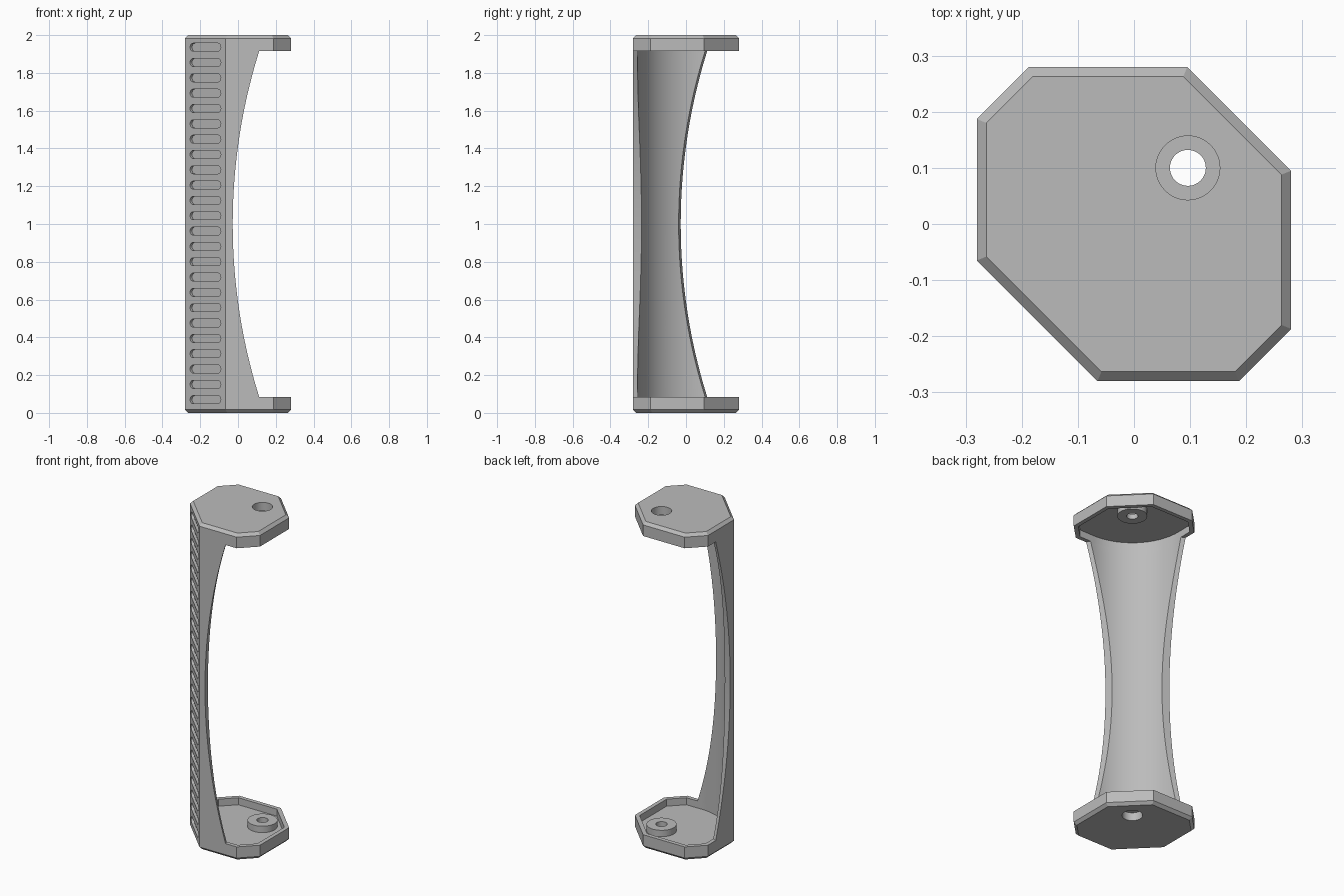
import bpy, bmesh, math
from mathutils import Vector

cube = bpy.data.objects.get("Cube")
if cube:
    bpy.data.objects.remove(cube, do_unlink=True)

grey = bpy.data.materials.new("plain_grey")
grey.use_nodes = True
grey.diffuse_color = (0.5, 0.5, 0.5, 1)
grey.node_tree.nodes["Principled BSDF"].inputs["Base Color"].default_value = (0.5, 0.5, 0.5, 1)

HEIGHT, RIM, FLOOR, CHAMFER, WALL = 2.0, 0.085, 0.042, 0.017, 0.025
BORE_C, BORE_R = 0.076, 0.332
HOLE = (0.096, 0.1)
OCTAGON = [(0.095, 0.28), (-0.187, 0.28), (-0.28, 0.187), (-0.28, -0.065),
           (-0.065, -0.28), (0.187, -0.28), (0.28, -0.187), (0.28, 0.095)]


def loft(name, stacks):
    """Closed solids, each skinned through a stack of matching rings."""
    bm = bmesh.new()
    for rings in stacks:
        rows = [[bm.verts.new(p) for p in ring] for ring in rings]
        n = len(rows[0])
        for a, b in zip(rows, rows[1:]):
            for i in range(n):
                j = (i + 1) % n
                bm.faces.new((a[i], a[j], b[j], b[i]))
        bm.faces.new(rows[0][::-1])
        bm.faces.new(rows[-1])
    bmesh.ops.recalc_face_normals(bm, faces=bm.faces[:])
    mesh = bpy.data.meshes.new(name)
    bm.to_mesh(mesh)
    bm.free()
    mesh.materials.append(grey)
    obj = bpy.data.objects.new(name, mesh)
    bpy.context.collection.objects.link(obj)
    return obj


def combine(obj, other, operation, keep=False):
    mod = obj.modifiers.new("combine", 'BOOLEAN')
    mod.object, mod.operation, mod.solver = other, operation, 'EXACT'
    graph = bpy.context.evaluated_depsgraph_get()
    result = bpy.data.meshes.new_from_object(obj.evaluated_get(graph))
    obj.modifiers.clear()
    obj.data = result
    if not keep:
        bpy.data.objects.remove(other, do_unlink=True)


def inset(poly, d):
    """Offset a convex counter-clockwise outline inward."""
    out = []
    for i, p in enumerate(poly):
        p, a, b = Vector(p), Vector(poly[i - 1]), Vector(poly[(i + 1) % len(poly)])
        e, f = (p - a).normalized(), (b - p).normalized()
        n, m = Vector((-e.y, e.x)), Vector((-f.y, f.x))
        out.append(tuple(p + (n + m) * d / (1 + n.dot(m))))
    return out


def bore(start, end, steps=32):
    angles = [start + (end - start) * i / steps for i in range(steps + 1)]
    return [(BORE_C + BORE_R * math.cos(a), BORE_C + BORE_R * math.sin(a)) for a in angles]


def circle(r):
    return [(HOLE[0] + r * math.cos(math.tau * i / 48),
             HOLE[1] + r * math.sin(math.tau * i / 48)) for i in range(48)]


# End cap: chamfered tray with a counterbored screw boss
def end_cap(name, flip):
    def prism(label, *levels):
        return loft(label, [[[(x, y, flip(z)) for x, y in ring] for ring, z in levels]])

    inner = inset(OCTAGON, WALL)
    tray = inner[:3] + bore(math.pi, 1.5 * math.pi) + inner[5:]
    cap = prism(name, (inset(OCTAGON, CHAMFER), 0), (OCTAGON, CHAMFER), (OCTAGON, RIM))
    combine(cap, prism("recess", (tray, FLOOR), (tray, RIM + 0.1)), 'DIFFERENCE')
    combine(cap, prism("boss", (circle(0.083), FLOOR / 2), (circle(0.083), RIM - 0.004)), 'UNION')
    combine(cap, prism("counterbore", (circle(0.057), -0.1), (circle(0.057), 0.05)), 'DIFFERENCE')
    combine(cap, prism("screw_hole", (circle(0.032), -0.1), (circle(0.032), 0.2)), 'DIFFERENCE')
    return cap


bottom_cap = end_cap("bottom_cap", lambda z: z)
top_cap = end_cap("top_cap", lambda z: HEIGHT - z)

# Grip: hollow corner wall whose free edges sweep inward at mid height
EDGE_R = 3.06


def grip_ring(z):
    edge = -0.028 + EDGE_R - math.sqrt(EDGE_R ** 2 - (z - HEIGHT / 2) ** 2)
    tilt = math.acos((edge - 0.011 - BORE_C) / BORE_R)
    arc = bore(0.5 * math.pi + tilt, 2 * math.pi - tilt)
    outline = arc + [(edge, -0.28), OCTAGON[4], OCTAGON[3], (-0.28, edge)]
    return [(x, y, z) for x, y in outline]


LEVELS = 40
grip = loft("grip", [[grip_ring(RIM + (HEIGHT - 2 * RIM) * i / LEVELS)
                      for i in range(LEVELS + 1)]])

# Row of shallow rounded slots on the diagonal face
across = Vector((1, -1, 0)).normalized()
inward = Vector((1, 1, 0)).normalized()
face = Vector((-0.1725, -0.1725, 0))
SLOT_R, SLOT_HALF, SLOTS = 0.021, 0.115, 24


def slot(z):
    flat = []
    for i in range(26):
        a = math.pi * (i % 13) / 12 - math.pi / 2 + (math.pi if i > 12 else 0)
        side = (SLOT_HALF - SLOT_R) * (-1 if i > 12 else 1)
        flat.append(face + across * (side + SLOT_R * math.cos(a))
                    + Vector((0, 0, z + SLOT_R * math.sin(a))))
    return [[p + inward * d for p in flat] for d in (-0.05, 0.015)]


slots = loft("slot_cutter", [slot(0.07 + 1.866 * i / (SLOTS - 1)) for i in range(SLOTS)])
for part in (grip, bottom_cap, top_cap):
    combine(part, slots, 'DIFFERENCE', keep=True)
bpy.data.objects.remove(slots, do_unlink=True)

# Smooth curved walls, keep crisp edges
bpy.ops.object.select_all(action='DESELECT')
for part in (grip, bottom_cap, top_cap):
    part.select_set(True)
bpy.context.view_layer.objects.active = grip
bpy.ops.object.shade_smooth_by_angle(angle=math.radians(25))
